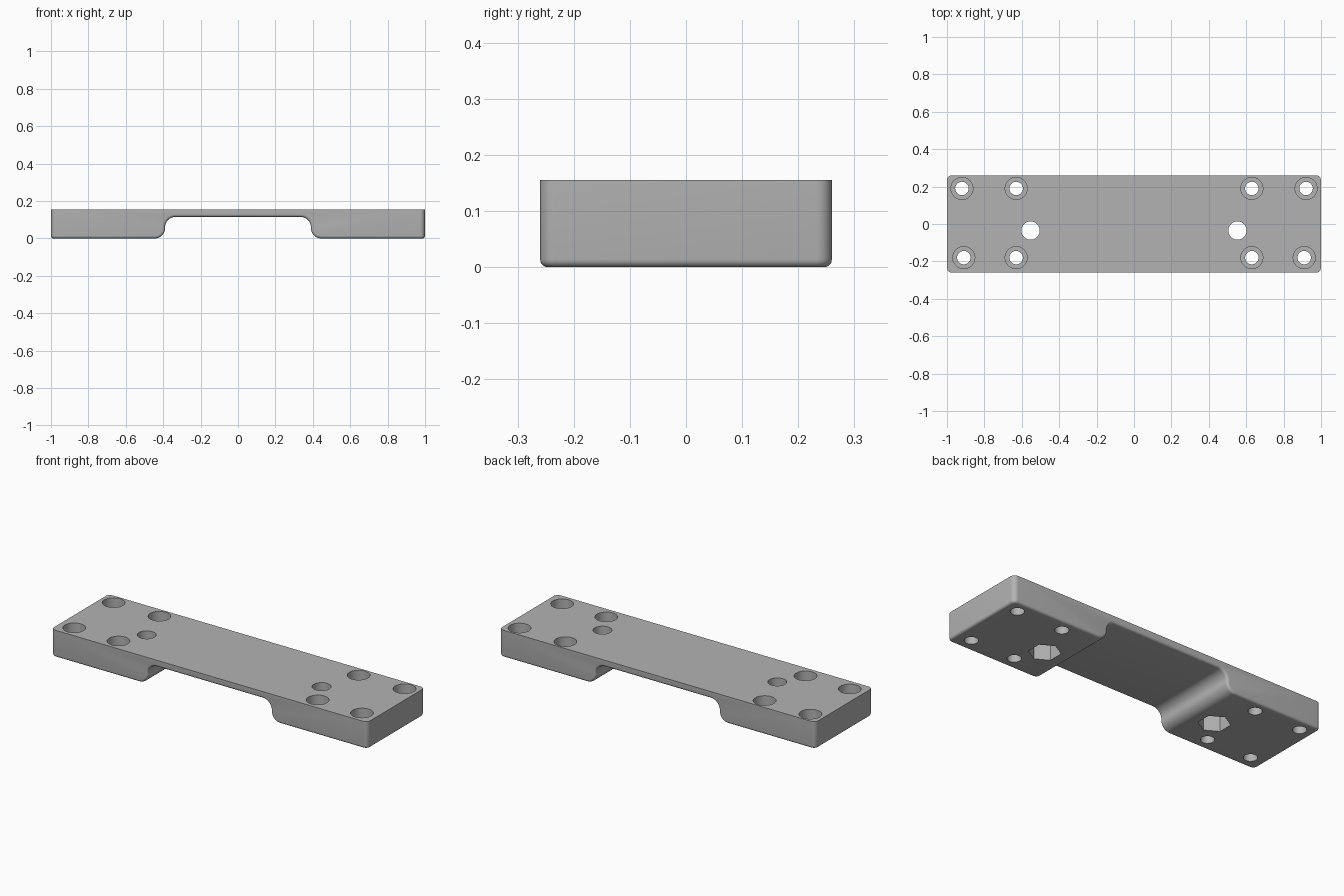
import bpy, bmesh, math

if "Cube" in bpy.data.objects:
    bpy.data.objects.remove(bpy.data.objects["Cube"], do_unlink=True)

HALF_W, HEIGHT, RECESS = 0.26, 0.155, 0.115

mat = bpy.data.materials.new("plain grey")
mat.use_nodes = True
grey = (0.45, 0.45, 0.45, 1)
mat.diffuse_color = grey
mat.node_tree.nodes["Principled BSDF"].inputs["Base Color"].default_value = grey


def make_object(name, bm):
    bmesh.ops.recalc_face_normals(bm, faces=bm.faces)
    mesh = bpy.data.meshes.new(name)
    bm.to_mesh(mesh)
    bm.free()
    mesh.materials.append(mat)
    obj = bpy.data.objects.new(name, mesh)
    bpy.context.collection.objects.link(obj)
    return obj


def arc(cx, cz, r, start, end, steps=10):
    return [(cx + r * math.cos(math.radians(start + (end - start) * i / steps)),
             cz + r * math.sin(math.radians(start + (end - start) * i / steps)))
            for i in range(steps + 1)]


# Side profile: a flat bar with an arched recess between two feet
r = 0.055
half = [(1, HEIGHT), (1, 0)]
half += arc(0.39 + r, r, r, 270, 180)
half += arc(0.39 - r, RECESS - r, r, 0, 90)
profile = half + [(-x, z) for x, z in reversed(half)]

bm = bmesh.new()
face = bm.faces.new([bm.verts.new((x, -HALF_W, z)) for x, z in profile])
ext = bmesh.ops.extrude_face_region(bm, geom=[face])
for v in ext["geom"]:
    if isinstance(v, bmesh.types.BMVert):
        v.co.y = HALF_W
bmesh.ops.recalc_face_normals(bm, faces=bm.faces)

# Round the four upright corners
uprights = [e for e in bm.edges if all(abs(v.co.x) > 0.999 for v in e.verts)
            and abs(e.verts[0].co.z - e.verts[1].co.z) > 0.1]
bmesh.ops.bevel(bm, geom=uprights, offset=0.027, segments=8, profile=0.5, affect='EDGES')
bm.normal_update()


# Soften the rim of the whole underside
def is_underside(f):
    ys = [v.co.y for v in f.verts]
    return (min(ys) < -0.2 and max(ys) > 0.2 and f.normal.z < 0.5
            and abs(f.calc_center_median().x) < 0.95)


under = {f for f in bm.faces if is_underside(f)}
rim = [e for e in bm.edges if sum(f in under for f in e.link_faces) == 1]
bmesh.ops.bevel(bm, geom=rim, offset=0.014, segments=5, profile=0.5, affect='EDGES')
plate = make_object("mounting_plate", bm)


def add_prism(bm, x, y, radius, z0, z1, sides=40, turn=0):
    ring = [bm.verts.new((x + radius * math.cos(turn + math.tau * i / sides),
                          y + radius * math.sin(turn + math.tau * i / sides), z0))
            for i in range(sides)]
    top = [bm.verts.new((v.co.x, v.co.y, z1)) for v in ring]
    bm.faces.new(ring[::-1])
    bm.faces.new(top)
    for i in range(sides):
        j = (i + 1) % sides
        bm.faces.new((ring[i], ring[j], top[j], top[i]))


# Screw holes with counterbores, and bolt holes with hexagonal nut pockets
holes, pockets = bmesh.new(), bmesh.new()
for side in (-1, 1):
    for x, y in ((0.92, 0.19), (0.63, 0.19), (0.91, -0.18), (0.63, -0.18)):
        add_prism(holes, side * x, y, 0.036, -0.1, 0.3)
        add_prism(pockets, side * x, y, 0.059, HEIGHT - 0.09, 0.3)
    add_prism(holes, side * 0.553, -0.035, 0.049, -0.1, 0.3)
    add_prism(pockets, side * 0.553, -0.035, 0.083, -0.1, 0.09, 6, math.pi / 2)

bpy.context.view_layer.objects.active = plate
for name, cut in (("pocket_cutter", pockets), ("hole_cutter", holes)):
    cutter = make_object(name, cut)
    cutter.hide_render = True
    mod = plate.modifiers.new(name, 'BOOLEAN')
    mod.operation, mod.solver, mod.object = 'DIFFERENCE', 'EXACT', cutter
    bpy.ops.object.modifier_apply(modifier=mod.name)
    bpy.data.objects.remove(cutter, do_unlink=True)

bpy.ops.object.select_all(action='DESELECT')
plate.select_set(True)
bpy.ops.object.shade_smooth_by_angle(angle=math.radians(30))
